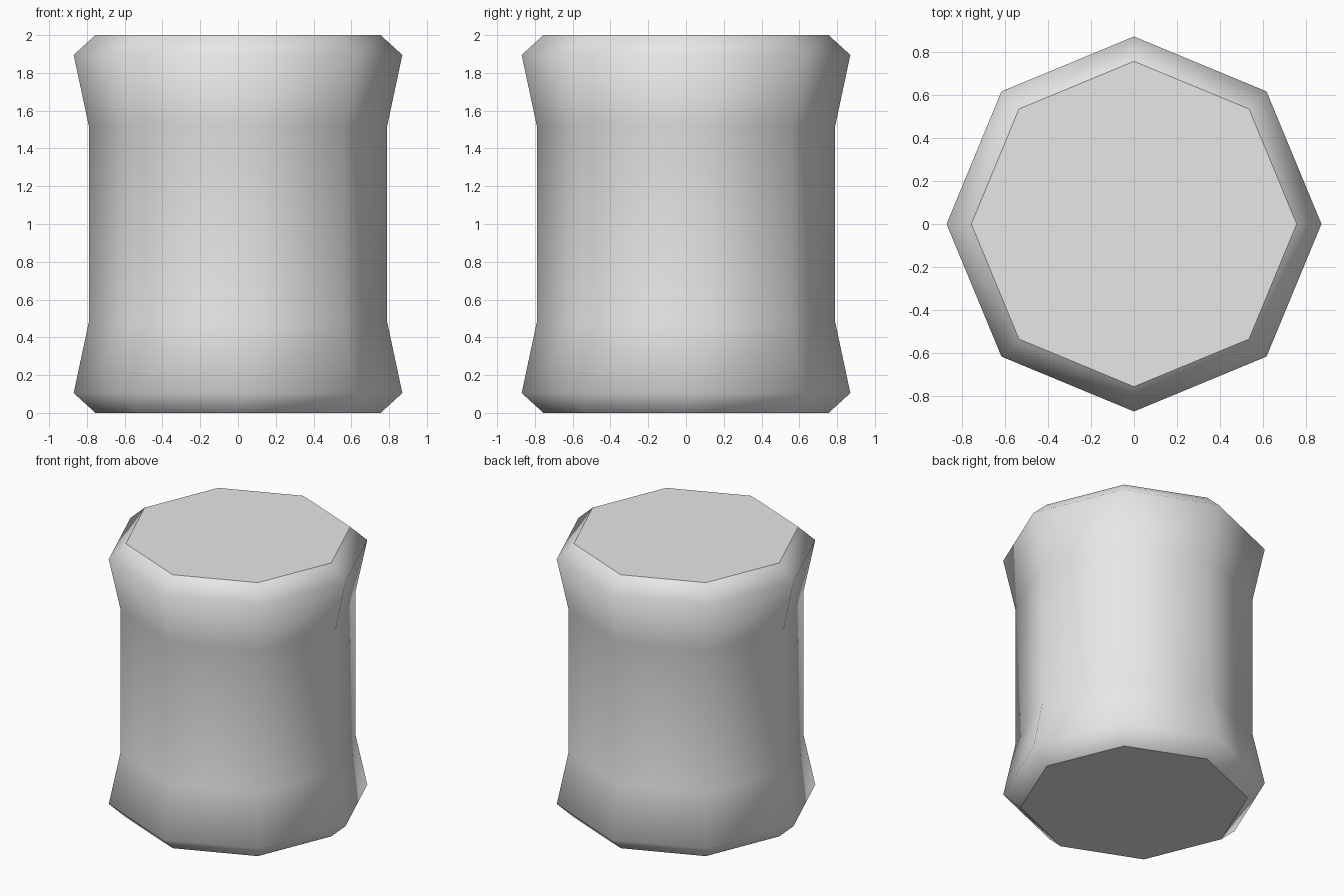
import bpy, bmesh, math

if "Cube" in bpy.data.objects:
    bpy.data.objects.remove(bpy.data.objects["Cube"], do_unlink=True)

SIDES = 8
# Lower half of the barrel outline (radius, height), mirrored for the upper half
lower = [(0.755, 0.0), (0.87, 0.105), (0.79, 0.48)]
profile = lower + [(r, 2.0 - z) for r, z in reversed(lower)]

# Plain grey material
grey = bpy.data.materials.new("plain_grey")
grey.use_nodes = True
colour = (0.8, 0.8, 0.8, 1.0)
grey.diffuse_color = colour
grey.node_tree.nodes["Principled BSDF"].inputs["Base Color"].default_value = colour

# Rings of the eight-sided barrel
bm = bmesh.new()
rings = []
for r, z in profile:
    angles = [i * math.tau / SIDES for i in range(SIDES)]
    rings.append([bm.verts.new((r * math.cos(a), r * math.sin(a), z)) for a in angles])

# Smooth side walls
for low, high in zip(rings, rings[1:]):
    for i in range(SIDES):
        j = (i + 1) % SIDES
        bm.faces.new((low[i], low[j], high[j], high[i])).smooth = True

# Flat end caps with crisp rims
for cap in (bm.faces.new(rings[0][::-1]), bm.faces.new(rings[-1])):
    cap.smooth = False
    for edge in cap.edges:
        edge.smooth = False

mesh = bpy.data.meshes.new("barrel_body")
bm.to_mesh(mesh)
bm.free()
mesh.materials.append(grey)
bpy.context.collection.objects.link(bpy.data.objects.new("barrel_body", mesh))
